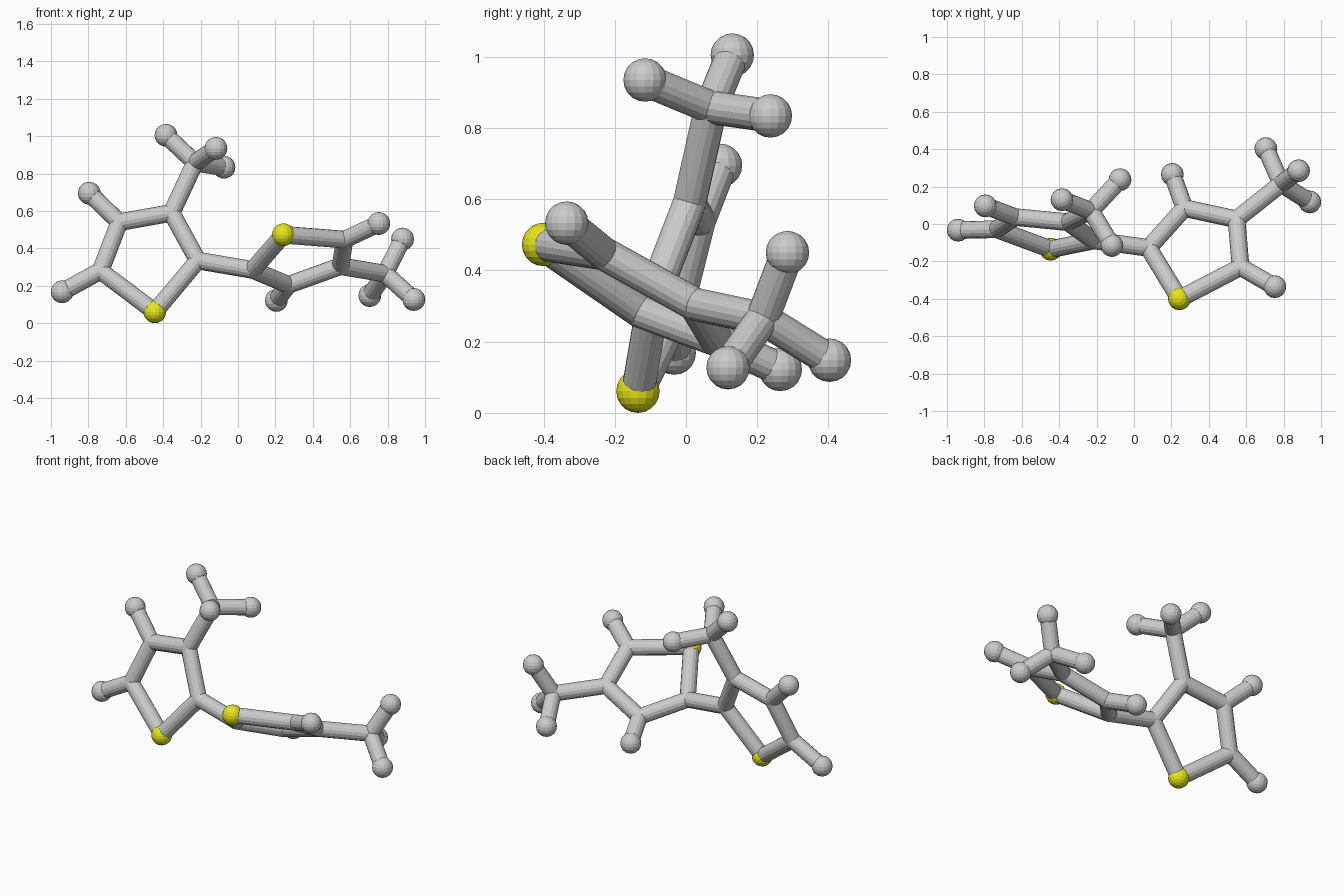
import bpy
from mathutils import Vector

if "Cube" in bpy.data.objects:
    bpy.data.objects.remove(bpy.data.objects["Cube"])

BOND_R, ATOM_R = 0.047, 0.061

yellow = bpy.data.materials.new("yellow")
yellow.diffuse_color = (0.8, 0.8, 0.01, 1)
yellow.use_nodes = True
yellow.node_tree.nodes["Principled BSDF"].inputs["Base Color"].default_value = yellow.diffuse_color


def ball(name, p, r, mat=None):
    bpy.ops.mesh.primitive_uv_sphere_add(segments=16, ring_count=10, radius=r, location=p)
    o = bpy.context.object
    o.name = name
    if mat:
        o.data.materials.append(mat)


def rod(name, a, b):
    a, b = Vector(a), Vector(b)
    d = b - a
    bpy.ops.mesh.primitive_cylinder_add(vertices=16, radius=BOND_R, depth=d.length, location=(a + b) / 2)
    o = bpy.context.object
    o.name = name
    o.rotation_mode = 'QUATERNION'
    o.rotation_quaternion = d.to_track_quat('Z', 'Y')


def unit(name, ring, outer, methyl_at, methyl, tips):
    """Five-sided ring (sulfur first), outer balls on ring corners, one methyl branch."""
    ball(name + "_sulfur", ring[0], ATOM_R, yellow)
    for i, p in enumerate(ring):
        if i:
            ball(name + "_joint", p, BOND_R)
        rod(name + "_ring_bond", p, ring[(i + 1) % 5])
    for i, p in outer.items():
        rod(name + "_outer_bond", ring[i], p)
        ball(name + "_hydrogen", p, ATOM_R)
    rod(name + "_branch_bond", ring[methyl_at], methyl)
    ball(name + "_branch_joint", methyl, BOND_R)
    for p in tips:
        rod(name + "_tip_bond", methyl, p)
        ball(name + "_tip_hydrogen", p, ATOM_R)


# Upright left ring
left = [(-.445, -.135, .061), (-.215, -.088, .335), (-.355, .01, .59),
        (-.635, .037, .54), (-.735, -.028, .28)]
unit("left", left, {3: (-.795, .097, .695), 4: (-.94, -.033, .168)}, 2, (-.23, .07, .858),
     [(-.385, .13, 1.005), (-.118, -.115, .935), (-.075, .237, .834)])

# Flatter right ring
right = [(.243, -.4, .473), (.078, -.128, .285), (.27, .085, .205),
         (.548, .025, .305), (.57, -.23, .447)]
unit("right", right, {2: (.205, .265, .122), 4: (.753, -.335, .533)}, 3, (.787, .215, .265),
     [(.88, .285, .45), (.94, .118, .127), (.705, .403, .148)])

# Bond joining the two rings
rod("linking_bond", left[1], right[1])
